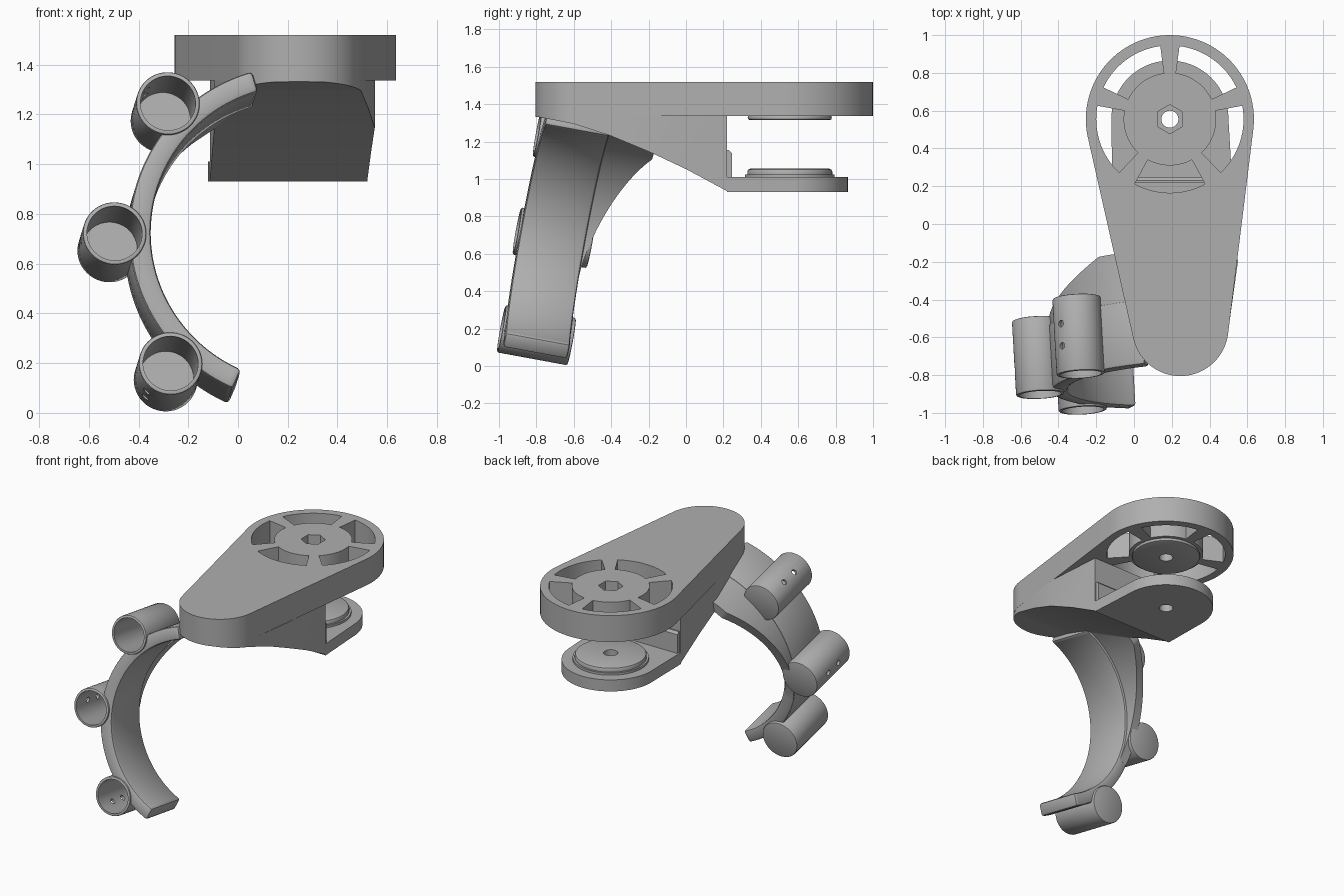
import bpy, bmesh
from math import sin, cos, pi, radians, acos, atan2, hypot
from mathutils import Matrix, Vector

if "Cube" in bpy.data.objects:
    bpy.data.objects.remove(bpy.data.objects["Cube"], do_unlink=True)

grey = bpy.data.materials.new("plain grey")
grey.use_nodes = True
grey.diffuse_color = (0.43, 0.43, 0.43, 1)
grey.node_tree.nodes["Principled BSDF"].inputs["Base Color"].default_value = grey.diffuse_color


def finish(name, bm):
    bmesh.ops.recalc_face_normals(bm, faces=bm.faces)
    mesh = bpy.data.meshes.new(name)
    bm.to_mesh(mesh)
    bm.free()
    mesh.materials.append(grey)
    obj = bpy.data.objects.new(name, mesh)
    bpy.context.collection.objects.link(obj)
    return obj


def prism(name, points, low, high, matrix=Matrix()):
    """Extrude a flat outline from low to high, then place it."""
    bm = bmesh.new()
    bottom = [bm.verts.new(matrix @ Vector((x, y, low))) for x, y in points]
    top = [bm.verts.new(matrix @ Vector((x, y, high))) for x, y in points]
    bm.faces.new(bottom)
    bm.faces.new(top)
    n = len(points)
    for i in range(n):
        j = (i + 1) % n
        bm.faces.new((bottom[i], bottom[j], top[j], top[i]))
    return finish(name, bm)


def arc(cx, cy, r, start, end, n=24):
    steps = [start + (end - start) * i / n for i in range(n + 1)]
    return [(cx + r * cos(a), cy + r * sin(a)) for a in steps]


def circle(cx, cy, r, n=48):
    return arc(cx, cy, r, 0, 2 * pi, n)[:-1]


def apply(obj, kind, **settings):
    mod = obj.modifiers.new(kind.title(), kind)
    for key, value in settings.items():
        setattr(mod, key, value)
    bpy.context.view_layer.objects.active = obj
    bpy.ops.object.modifier_apply(modifier=mod.name)


def boolean(obj, cutter, operation='DIFFERENCE'):
    apply(obj, 'BOOLEAN', object=cutter, operation=operation, solver='EXACT')


def bevel(obj, width):
    apply(obj, 'BEVEL', width=width, segments=2, limit_method='ANGLE', angle_limit=radians(40))


def discard(*objects):
    for obj in objects:
        bpy.data.objects.remove(obj, do_unlink=True)


# Top plate: two tangent circles with a spoked hub
HX, HY, HR = 0.19, 0.555, 0.445
SX, SY, SR = 0.245, -0.55, 0.255
heading = atan2(SY - HY, SX - HX)
spread = acos((HR - SR) / hypot(SX - HX, SY - HY))
outline = arc(HX, HY, HR, heading + spread, heading + 2 * pi - spread, 56)
outline += arc(SX, SY, SR, heading - spread, heading + spread, 32)
top_plate = prism("top_plate", outline, 1.337, 1.52)
for i in range(5):
    mid, half = radians(54 + 72 * i), radians(28.5)
    slot = arc(HX, HY, 0.39, mid - half, mid + half, 16)
    slot += arc(HX, HY, 0.245, mid + half, mid - half, 16)
    cutter = prism("slot_cutter", slot, 1.2, 1.6)
    boolean(top_plate, cutter)
    discard(cutter)
hexagon = arc(HX, HY, 0.077, pi / 2, pi / 2 + 2 * pi, 6)[:-1]
hex_pocket = prism("hex_cutter", hexagon, 1.42, 1.6)
boolean(top_plate, hex_pocket)

# Facing bosses and lower plate, all sharing one pivot hole
upper_boss = prism("upper_boss", circle(HX, HY, 0.225), 1.315, 1.34)
lower_boss = prism("lower_boss", circle(HX, HY, 0.227), 1.0, 1.055)
bevel(upper_boss, 0.012)
bevel(lower_boss, 0.015)
boss_step = prism("boss_step", circle(HX, HY, 0.24), 1.0, 1.025)
lower_outline = arc(HX, HY, 0.31, 0, pi, 40) + [(-0.115, 0.22), (0.52, 0.22)]
lower_plate = prism("lower_plate", lower_outline, 0.93, 1.01)
pivot = prism("pivot_cutter", circle(HX, HY, 0.045, 32), 0.8, 1.7)
for part in (top_plate, upper_boss, lower_boss, boss_step, lower_plate):
    boolean(part, pivot)
discard(hex_pocket, pivot)

# Web block joining the plates, trimmed by its curved side profile
plan = arc(SX, SY, SR - 0.001, heading - spread, heading + spread, 32)
plan += [(0.55, -0.2), (0.52, 0.22), (-0.113, 0.22), (-0.095, -0.2)]
web = prism("web_block", plan, 0.9, 1.338)
profile = [(-0.85, 1.4), (-0.85, 1.335), (-0.78, 1.33), (-0.6, 1.295), (-0.4, 1.23),
           (-0.2, 1.147), (0, 1.053), (0.22, 0.935), (0.3, 0.935), (0.3, 1.4)]
side_axes = Matrix(((0, 0, 1, 0), (1, 0, 0, 0), (0, 1, 0, 0), (0, 0, 0, 1)))
trimmer = prism("web_trimmer", profile, -0.5, 1, side_axes)
boolean(web, trimmer, 'INTERSECT')
discard(trimmer)
rib = [(0.2, 0.99), (0.245, 0.99), (0.245, 1.14), (0.23, 1.155), (0.2, 1.155)]
back_rib = prism("back_rib", rib, -0.105, 0.51, side_axes)

# Tilted frame of the curved arm: radial plane plus depth
depth_axis = Vector((-0.055, 0.982, -0.18)).normalized()
across = Vector((1, 0.056, 0)).normalized()
up = across.cross(depth_axis)
frame = Matrix((across, up, depth_axis)).transposed().to_4x4()
frame.translation = (0.254, -0.85, 0.72)


def sweep(name, start, end, section, n=64):
    """Sweep a four-cornered section (radius, depth) around the arm axis."""
    bm = bmesh.new()
    rings = []
    for i in range(n + 1):
        deg = start + (end - start) * i / n
        a = radians(deg)
        rings.append([bm.verts.new(frame @ Vector((r * cos(a), r * sin(a), d)))
                      for r, d in section(deg)])
    for p, q in zip(rings, rings[1:]):
        for k in range(4):
            m = (k + 1) % 4
            bm.faces.new((p[k], p[m], q[m], q[k]))
    bm.faces.new(rings[0])
    bm.faces.new(rings[-1])
    return finish(name, bm)


def arm_section(deg):
    return [(0.605, 0), (0.692, 0), (0.692, 0.35), (0.605, 0.35)]


def gusset_section(deg):
    back = 0.35 + 0.26 * min(1, (198 - deg) / 72) ** 1.6
    return [(0.622, 0.3), (0.685, 0.3), (0.685, back), (0.622, back)]


curved_arm = sweep("curved_arm", 106, 246, arm_section)
bevel(curved_arm, 0.016)
arm_gusset = sweep("arm_gusset", 108, 197, gusset_section)

# Three blind tubes on the arm, each with two small holes in its outer wall
tubes = []
for label, deg, length in (("upper", 135, 0.4), ("middle", 180, 0.39), ("lower", 225, 0.37)):
    a = radians(deg)
    u, w = 0.752 * cos(a), 0.752 * sin(a)
    tube = prism(label + "_tube", circle(u, w, 0.128), -0.012, length, frame)
    bevel(tube, 0.008)
    bore = prism("bore_cutter", circle(u, w, 0.111), -0.2, length - 0.045, frame)
    for part in (tube, curved_arm, arm_gusset):
        boolean(part, bore)
    discard(bore)
    for depth in (0.13, 0.25):
        out = Matrix.Translation((u, w, depth)) @ Matrix.Rotation(a, 4, 'Z') @ Matrix.Rotation(pi / 2, 4, 'Y')
        hole = prism("hole_cutter", circle(0, 0, 0.018, 16), 0.05, 0.2, frame @ out)
        boolean(tube, hole)
        discard(hole)
    tubes.append(tube)

# Smooth the curved walls while keeping edges crisp
bpy.ops.object.select_all(action='DESELECT')
for part in [top_plate, upper_boss, lower_boss, boss_step, lower_plate, web,
             curved_arm, arm_gusset] + tubes:
    part.select_set(True)
    bpy.context.view_layer.objects.active = part
bpy.ops.object.shade_smooth_by_angle(angle=radians(30))
